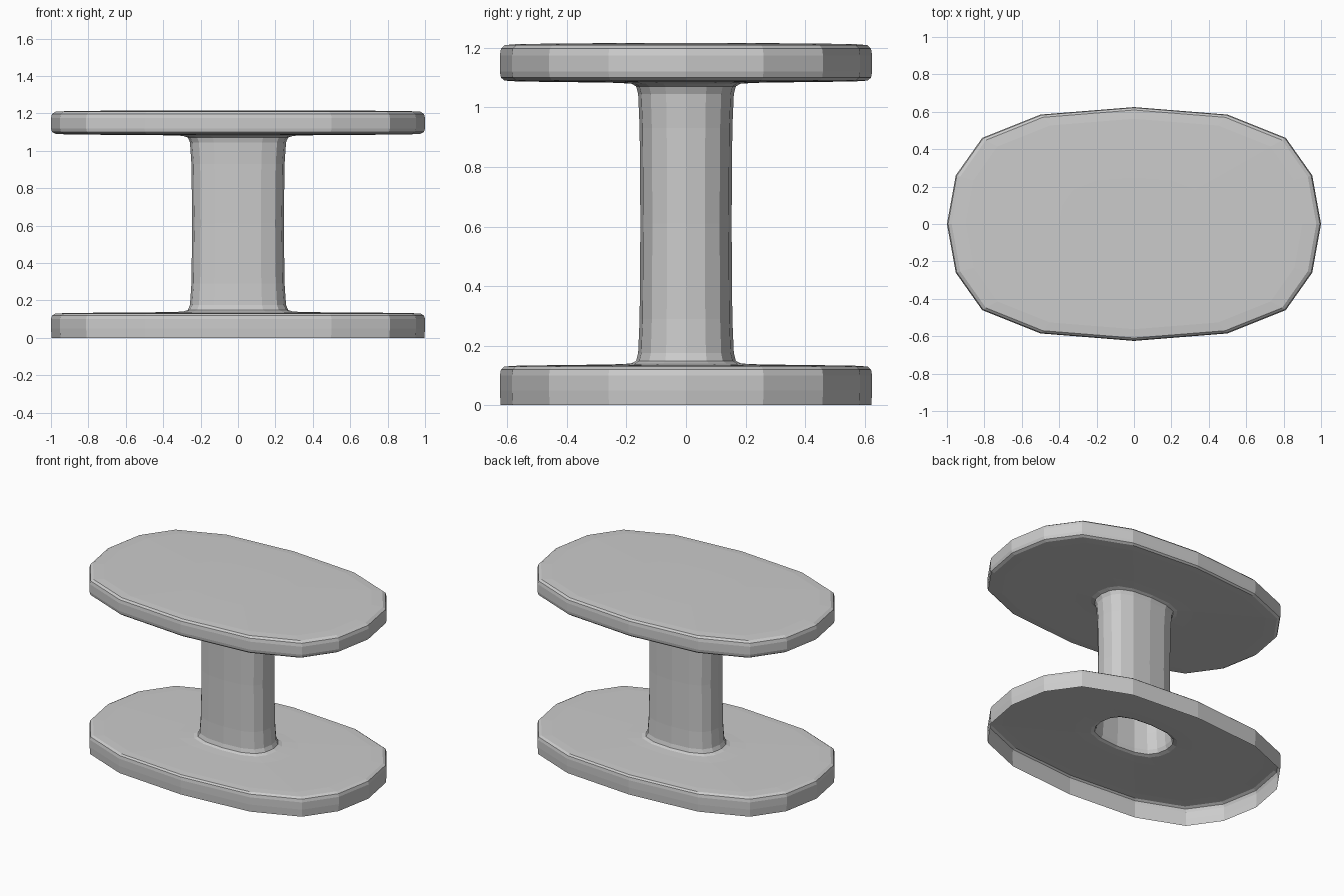
import bpy, bmesh

if "Cube" in bpy.data.objects:
    bpy.data.objects.remove(bpy.data.objects["Cube"])

# Quarter outline of the oval plate, mirrored into 16 sides
quarter = [(1.0, 0.0), (0.953, 0.26), (0.812, 0.46), (0.5, 0.585), (0.0, 0.625)]
half = quarter + [(-x, y) for x, y in quarter[-2::-1]]
outline = half + [(x, -y) for x, y in half[-2:0:-1]]

# Profile as (scale, z): open base rim, base plate, lower half of column
lower = [(0.996, 0.0), (1.0, 0.05), (1.0, 0.10), (0.994, 0.12), (0.975, 0.13),
         (0.90, 0.133), (0.40, 0.137), (0.295, 0.14), (0.268, 0.149),
         (0.257, 0.175), (0.249, 0.29), (0.245, 0.61)]
# Upper half of column and underside of the top plate mirror the lower part
upper = [(s, 1.22 - z) for s, z in lower[-2:1:-1]]
top = [(1.0, 1.175), (0.994, 1.197), (0.975, 1.209), (0.90, 1.213), (0.40, 1.216)]
profile = lower + upper + top

# Loft one continuous hollow shell through all the rings
bm = bmesh.new()
rings = [[bm.verts.new((x * s, y * s, z)) for x, y in outline] for s, z in profile]
n = len(outline)
for a, b in zip(rings, rings[1:]):
    for i in range(n):
        j = (i + 1) % n
        bm.faces.new((a[i], a[j], b[j], b[i]))

# Close the table top
bm.faces.new(rings[-1])

mesh = bpy.data.meshes.new("pedestal_table")
bm.to_mesh(mesh)
bm.free()
table = bpy.data.objects.new("pedestal_table", mesh)
bpy.context.collection.objects.link(table)
